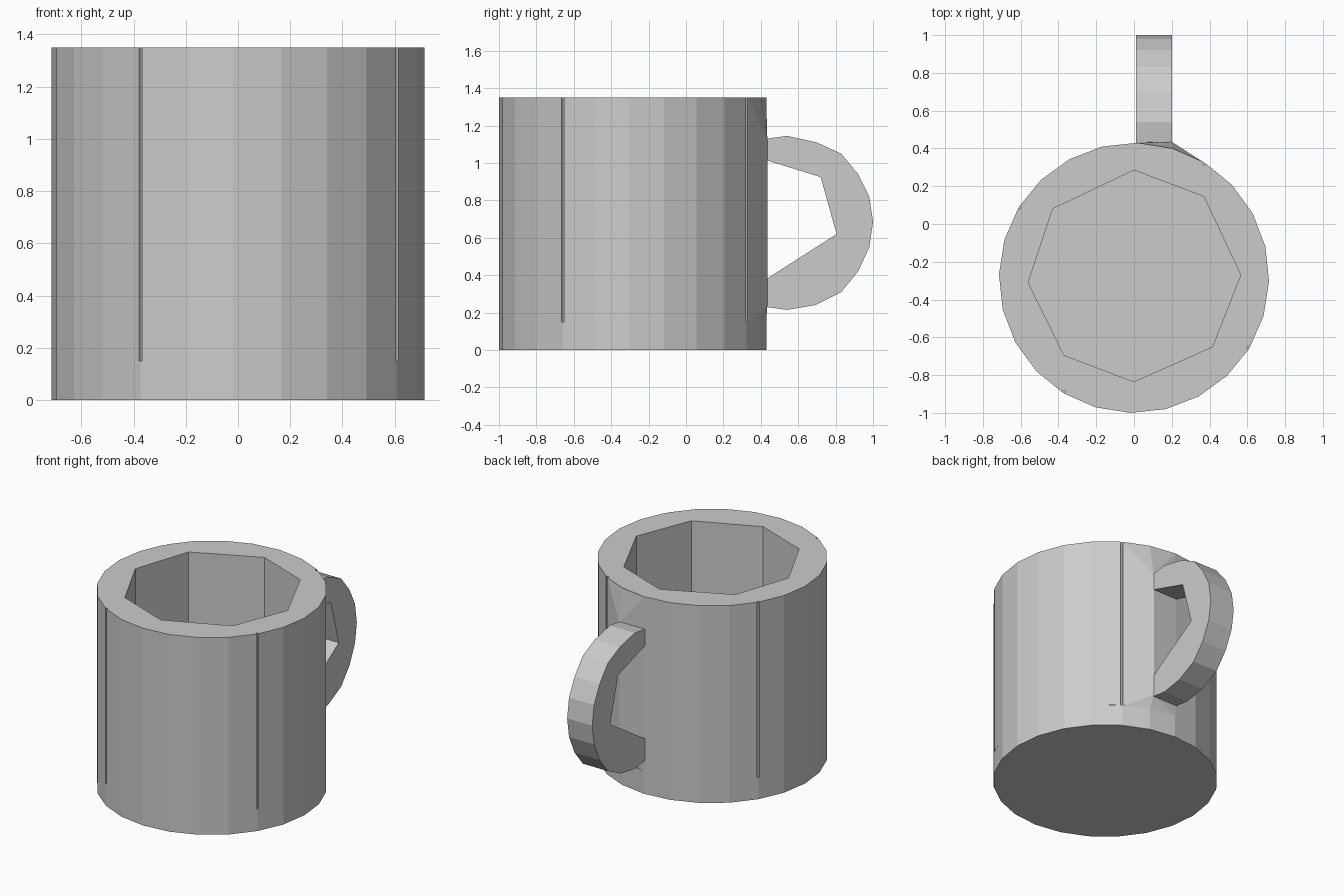
import bpy, bmesh
from math import cos, sin, radians
from mathutils import Vector

if "Cube" in bpy.data.objects:
    bpy.data.objects.remove(bpy.data.objects["Cube"], do_unlink=True)

RADIUS, CENTRE_Y, HEIGHT, FLOOR = 0.715, -0.285, 1.35, 0.15
START, STEP = 13.5, 15  # facet corner angles in degrees

grey = bpy.data.materials.new("plain grey")
grey.use_nodes = True
grey.diffuse_color = (0.6, 0.6, 0.6, 1)
grey.node_tree.nodes["Principled BSDF"].inputs["Base Color"].default_value = grey.diffuse_color


def finish(name, bm):
    bmesh.ops.recalc_face_normals(bm, faces=bm.faces)
    mesh = bpy.data.meshes.new(name)
    bm.to_mesh(mesh)
    bm.free()
    mesh.materials.append(grey)
    obj = bpy.data.objects.new(name, mesh)
    bpy.context.collection.objects.link(obj)
    return obj


def around(angle, z=0, radius=RADIUS):
    a = radians(angle)
    return Vector((radius * cos(a), CENTRE_Y + radius * sin(a), z))


def prism(name, points, direction):
    bm = bmesh.new()
    face = bm.faces.new([bm.verts.new(p) for p in points])
    top = bmesh.ops.extrude_face_region(bm, geom=[face], use_keep_orig=True)["geom"]
    moved = [v for v in top if isinstance(v, bmesh.types.BMVert)]
    bmesh.ops.translate(bm, verts=moved, vec=direction)
    return finish(name, bm)


# Solid faceted base
corners = [START + STEP * i for i in range(24)]
prism("mug_base", [around(a) for a in corners], (0, 0, FLOOR))

# Wall outline with four narrow vertical grooves, a quarter turn apart
outline = []
for i, a in enumerate(corners):
    if i % 6 == 3:
        outline += [around(a - 0.6), around(a - 0.4, 0, RADIUS - 0.012),
                    around(a + 0.4, 0, RADIUS - 0.012), around(a + 0.6)]
    else:
        outline.append(around(a))

# Uneven eight-sided pocket
pocket = [Vector((x, y, 0)) for x, y in (
    (0, 0.285), (0.37, 0.145), (0.565, -0.27), (0.415, -0.65),
    (0, -0.835), (-0.37, -0.695), (-0.56, -0.31), (-0.43, 0.08))]

bm = bmesh.new()
rim = []
for loop in (outline, pocket):
    low = [bm.verts.new((p.x, p.y, FLOOR)) for p in loop]
    high = [bm.verts.new((p.x, p.y, HEIGHT)) for p in loop]
    for i in range(len(loop)):
        j = (i + 1) % len(loop)
        bm.faces.new((low[i], low[j], high[j], high[i]))
        rim.append(bm.edges.get((high[i], high[j])))
bmesh.ops.triangle_fill(bm, edges=rim, use_beauty=True, normal=(0, 0, 1))
finish("mug_wall", bm)

# Handle: side profile (y, z) given thickness along x
profile = [(0.39, 1.12), (0.43, 1.13), (0.54, 1.145), (0.7, 1.11), (0.83, 1.05),
           (0.92, 0.94), (0.98, 0.82), (1.0, 0.685), (0.98, 0.55), (0.92, 0.42),
           (0.83, 0.31), (0.69, 0.24), (0.54, 0.215), (0.43, 0.23), (0.39, 0.24),
           (0.39, 0.36), (0.43, 0.38), (0.805, 0.62), (0.72, 0.925),
           (0.43, 1.015), (0.39, 1.0)]
prism("handle", [(0.01, y, z) for y, z in profile], (0.19, 0, 0))

# Faceted blend between the wall and the handle root
bm = bmesh.new()
for angle in (59.5, 73.5, 88.5):
    for z in (FLOOR, HEIGHT - 0.002):
        bm.verts.new(around(angle, z, RADIUS - 0.001))
for x, y in ((0.2, 0.435), (0.012, 0.432)):
    for z in (0.24, 1.12):
        bm.verts.new((x, y, z))
bmesh.ops.convex_hull(bm, input=bm.verts)
finish("handle_root", bm)
